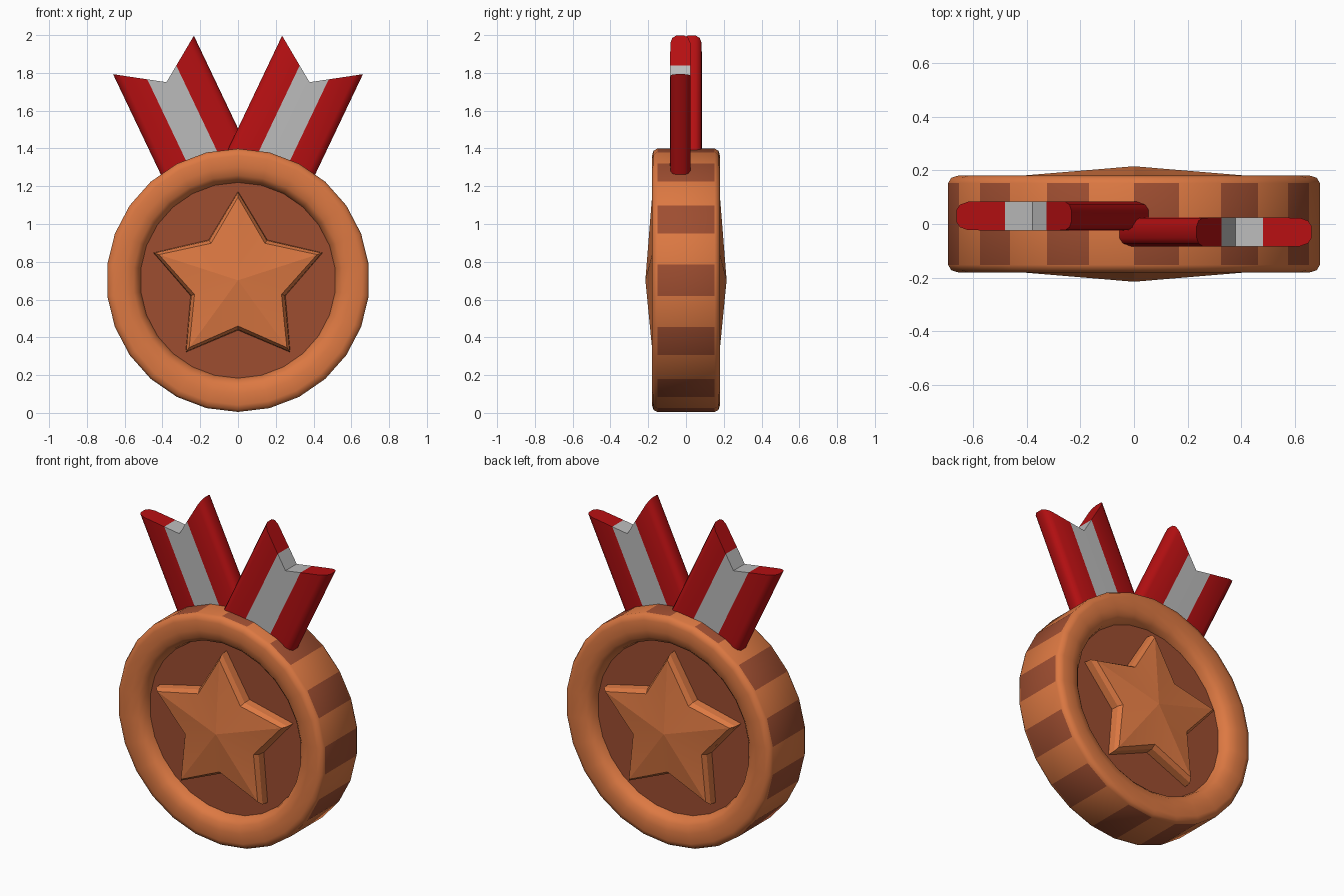
import bpy, bmesh, math
from mathutils import Vector

if "Cube" in bpy.data.objects:
    bpy.data.objects.remove(bpy.data.objects["Cube"])

ZC, SEG = 0.702, 26


def material(name, rgb):
    m = bpy.data.materials.new(name)
    m.diffuse_color = (*rgb, 1)
    m.use_nodes = True
    m.node_tree.nodes["Principled BSDF"].inputs["Base Color"].default_value = m.diffuse_color
    return m


BRONZE = material("bronze", (0.72, 0.19, 0.055))
DARK = material("dark bronze", (0.34, 0.075, 0.03))
RED = material("ribbon red", (0.47, 0.005, 0.006))
WHITE = material("ribbon white", (0.50, 0.50, 0.50))


def finish(name, bm, mats, angle):
    bmesh.ops.recalc_face_normals(bm, faces=bm.faces[:])
    me = bpy.data.meshes.new(name)
    bm.to_mesh(me)
    bm.free()
    for m in mats:
        me.materials.append(m)
    ob = bpy.data.objects.new(name, me)
    bpy.context.collection.objects.link(ob)
    bpy.ops.object.select_all(action='DESELECT')
    ob.select_set(True)
    bpy.context.view_layer.objects.active = ob
    bpy.ops.object.shade_smooth_by_angle(angle=math.radians(angle))
    return ob


# Medal body: revolved profile with recessed faces and a striped edge
half = [(0.518, 0.11), (0.528, 0.145), (0.555, 0.17), (0.60, 0.18),
        (0.66, 0.18), (0.686, 0.172), (0.697, 0.152)]
profile = [(r, -y) for r, y in half] + [(r, y) for r, y in reversed(half)]
bm = bmesh.new()
rings = []
for r, y in profile:
    ring = []
    for k in range(SEG):
        a = (k - 0.5) * 2 * math.pi / SEG
        ring.append(bm.verts.new((r * math.cos(a), y, ZC + r * math.sin(a))))
    rings.append(ring)
for i in range(len(rings) - 1):
    for k in range(SEG):
        n = (k + 1) % SEG
        f = bm.faces.new((rings[i][k], rings[i][n], rings[i + 1][n], rings[i + 1][k]))
        # every other outer facet is dark
        if i == len(half) - 1 and k % 2 == 0:
            f.material_index = 1
for ring in (rings[0], rings[-1]):
    bm.faces.new(ring).material_index = 1
finish("medal_body", bm, [BRONZE, DARK], 45)


# Raised faceted star, one on each face
def star(name, side):
    bm = bmesh.new()
    layers = []
    for outer, inner, y in ((0.472, 0.265, 0.10), (0.466, 0.26, 0.155), (0.44, 0.242, 0.18)):
        ring = []
        for k in range(10):
            a = math.pi / 2 + k * math.pi / 5
            r = inner if k % 2 else outer
            ring.append(bm.verts.new((r * math.cos(a), side * y, ZC + r * math.sin(a))))
        layers.append(ring)
    peak = bm.verts.new((0, side * 0.215, ZC))
    for k in range(10):
        n = (k + 1) % 10
        for lo, hi in zip(layers, layers[1:]):
            bm.faces.new((lo[k], lo[n], hi[n], hi[k]))
        bm.faces.new((layers[-1][k], layers[-1][n], peak))
    bm.faces.new(layers[0])
    finish(name, bm, [BRONZE], 8)


star("front_star", -1)
star("back_star", 1)


# Ribbon tails: rounded straps with a swallowtail notch and a pale centre stripe
def ribbon(name, side):
    W, length, notch, stripe = 0.237, 0.69, 0.16, 0.085
    mid = Vector((0.4475, 0, 1.895))
    down = Vector((-0.43, 0, -0.903)).normalized()
    across = Vector((0.903, 0, -0.43)).normalized()
    cols = [(-W, 0.022), (-0.226, 0.042), (-0.20, 0.053), (-stripe, 0.054), (0, 0.054),
            (stripe, 0.054), (0.20, 0.053), (0.226, 0.042), (W, 0.022)]
    bm = bmesh.new()
    rows = []
    for v, t in cols:
        top = notch * (1 - abs(v) / W)
        loop = []
        for s, y in ((top, -t), (top, t), (length, t), (length, -t)):
            p = mid + down * s + across * v
            # the second tail is the first turned half way round
            loop.append(bm.verts.new((-side * p.x, side * (y + 0.03), p.z)))
        rows.append(loop)
    for i in range(len(rows) - 1):
        a, b = rows[i], rows[i + 1]
        pale = abs(cols[i][0] + cols[i + 1][0]) / 2 < stripe
        for j in range(4):
            n = (j + 1) % 4
            bm.faces.new((a[j], a[n], b[n], b[j])).material_index = int(pale)
    bm.faces.new(rows[0])
    bm.faces.new(rows[-1])
    finish(name, bm, [RED, WHITE], 50)


ribbon("right_ribbon", -1)
ribbon("left_ribbon", 1)
